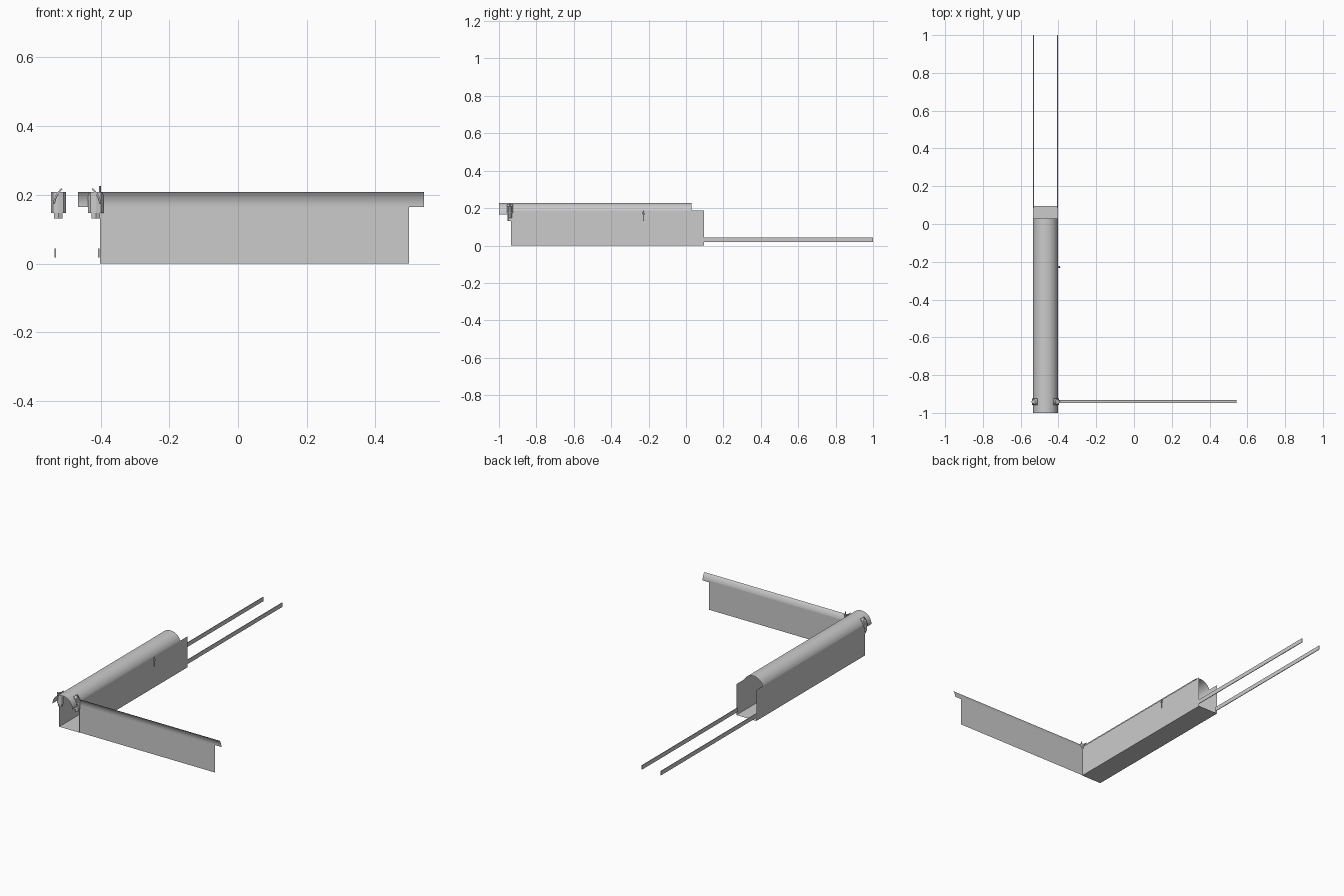
import bpy, math
from mathutils import Vector

if "Cube" in bpy.data.objects:
    bpy.data.objects.remove(bpy.data.objects["Cube"])

XL, XR = -0.535, -0.402      # trough walls
XC = (XL + XR) / 2
R = (XR - XL) / 2 - 0.001    # cover radius
Z0 = 0.165                   # spring line of the covers
YF = -0.932                  # plane of the side panel


def mesh_object(name, verts, faces, smooth=False):
    me = bpy.data.meshes.new(name)
    me.from_pydata(verts, [], faces)
    ob = bpy.data.objects.new(name, me)
    bpy.context.collection.objects.link(ob)
    if smooth:
        shade(ob)
    return ob


def shade(ob, angle=35):
    bpy.ops.object.select_all(action='DESELECT')
    ob.select_set(True)
    bpy.context.view_layer.objects.active = ob
    bpy.ops.object.shade_smooth_by_angle(angle=math.radians(angle))


def sheet(name, profile, offset, smooth=False):
    """Sweep an open profile of 3D points along an offset vector."""
    n = len(profile)
    pts = [Vector(p) for p in profile]
    verts = pts + [p + Vector(offset) for p in pts]
    faces = [(i, i + 1, n + i + 1, n + i) for i in range(n - 1)]
    return mesh_object(name, verts, faces, smooth)


def box(name, lo, hi):
    verts = [(x, y, z) for x in (lo[0], hi[0]) for y in (lo[1], hi[1]) for z in (lo[2], hi[2])]
    faces = [(0, 1, 3, 2), (4, 6, 7, 5), (0, 4, 5, 1), (2, 3, 7, 6), (0, 2, 6, 4), (1, 5, 7, 3)]
    return mesh_object(name, verts, faces)


def post(name, x, y, z1, z2, rx, ry, sides, taper=1.0):
    bpy.ops.mesh.primitive_cone_add(vertices=sides, radius1=1, radius2=taper, depth=z2 - z1,
                                    location=(x, y, (z1 + z2) / 2))
    ob = bpy.context.object
    ob.name = name
    ob.scale = (rx, ry, 1)
    return ob


def arc(a1, a2, steps, r):
    for i in range(steps + 1):
        a = math.radians(a1 + (a2 - a1) * i / steps)
        yield r * math.cos(a), r * math.sin(a)


# open trough: two walls and a floor
sheet("trough", [(XL, -0.935, 0.186), (XL, -0.935, 0), (XR, -0.935, 0), (XR, -0.935, 0.186)],
      (0, 1.03, 0))

# half-round cover over the trough
sheet("trough_cover", [(XC + u, -1, Z0 + v * 0.97) for u, v in arc(0, 180, 24, R)],
      (0, 1.03, 0), True)

# side panel with its partial curved cap
sheet("side_panel", [(XR, YF, 0), (XR, YF, 0.175)], (0.9, 0, 0))
sheet("side_panel_cap", [(-0.466, YF - R + u, Z0 + v) for u, v in arc(0, 42, 10, R)],
      (1.008, 0, 0), True)

# two thin rails running out of the back
for side, x in (("left", XL + 0.003), ("right", XR - 0.003)):
    box(f"{side}_rail", (x - 0.002, 0.085, 0.018), (x + 0.002, 1.0, 0.043))

# clamps at the front end: body, curved jaw, nut, bolt
for side, s in (("left", -1), ("right", 1)):
    x = XC + s * 0.0545
    y = -0.941
    post(f"{side}_clamp_body", x, y, 0.147, 0.208, 0.022, 0.013, 8)
    post(f"{side}_clamp_nut", x, y, 0.131, 0.147, 0.014, 0.014, 6)
    jaw = sheet(f"{side}_clamp_jaw",
                [(XC + s * u, y - 0.016, Z0 + v) for u, v in arc(8, 50, 8, R + 0.003)],
                (0, 0.032, 0), True)
    mod = jaw.modifiers.new("thickness", 'SOLIDIFY')
    mod.thickness = 0.005
    mod.offset = 0
post("clamp_bolt", -0.402, -0.941, 0.208, 0.225, 0.003, 0.003, 8)

# small pin on the outside of the trough wall
post("wall_pin_shaft", -0.396, -0.228, 0.13, 0.175, 0.003, 0.003, 8)
post("wall_pin_head", -0.396, -0.228, 0.165, 0.186, 0.006, 0.006, 8, 0.3)
